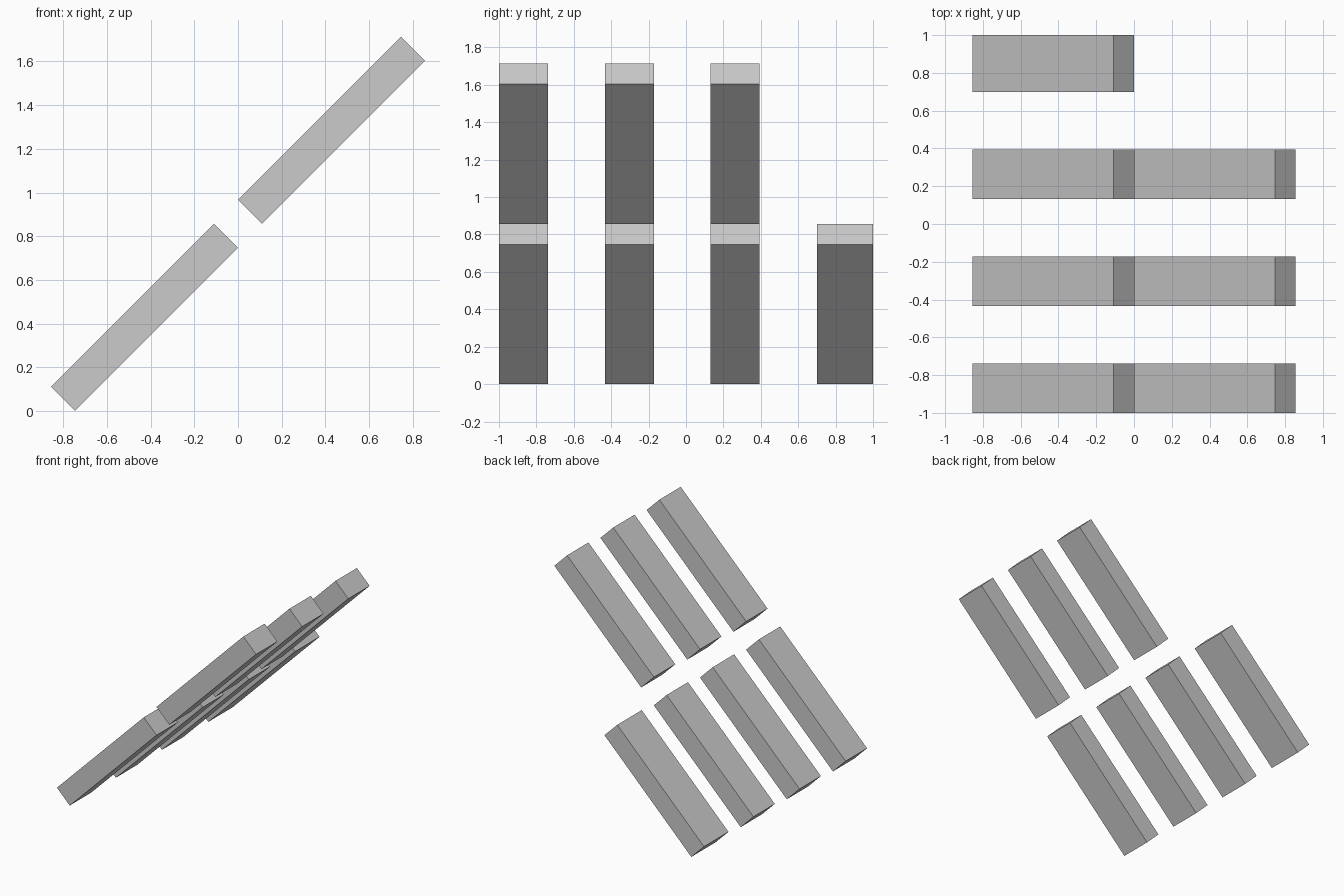
import bpy
from math import radians

if "Cube" in bpy.data.objects:
    bpy.data.objects.remove(bpy.data.objects["Cube"])

LENGTH, THICK = 1.055, 0.155


def bar(name, x, z, y0, y1):
    """Box bar sloping up at 45 degrees towards +x, spanning y0..y1."""
    bpy.ops.mesh.primitive_cube_add(size=1, location=(x, (y0 + y1) / 2, z))
    ob = bpy.context.object
    ob.name = name
    ob.scale = (LENGTH, y1 - y0, THICK)
    ob.rotation_euler = (0, radians(-45), 0)
    bpy.ops.object.transform_apply(location=False, rotation=True, scale=True)


# Three narrow columns, each with a lower and an upper bar
for i in range(3):
    y = -1 + 0.566 * i
    bar(f"lower_bar_{i + 1}", -0.4275, 0.429, y, y + 0.262)
    bar(f"upper_bar_{i + 1}", 0.4275, 1.285, y, y + 0.262)

# Wider single bar at the back, lower row only
bar("lower_wide_bar", -0.4275, 0.429, 0.70, 1.0)
